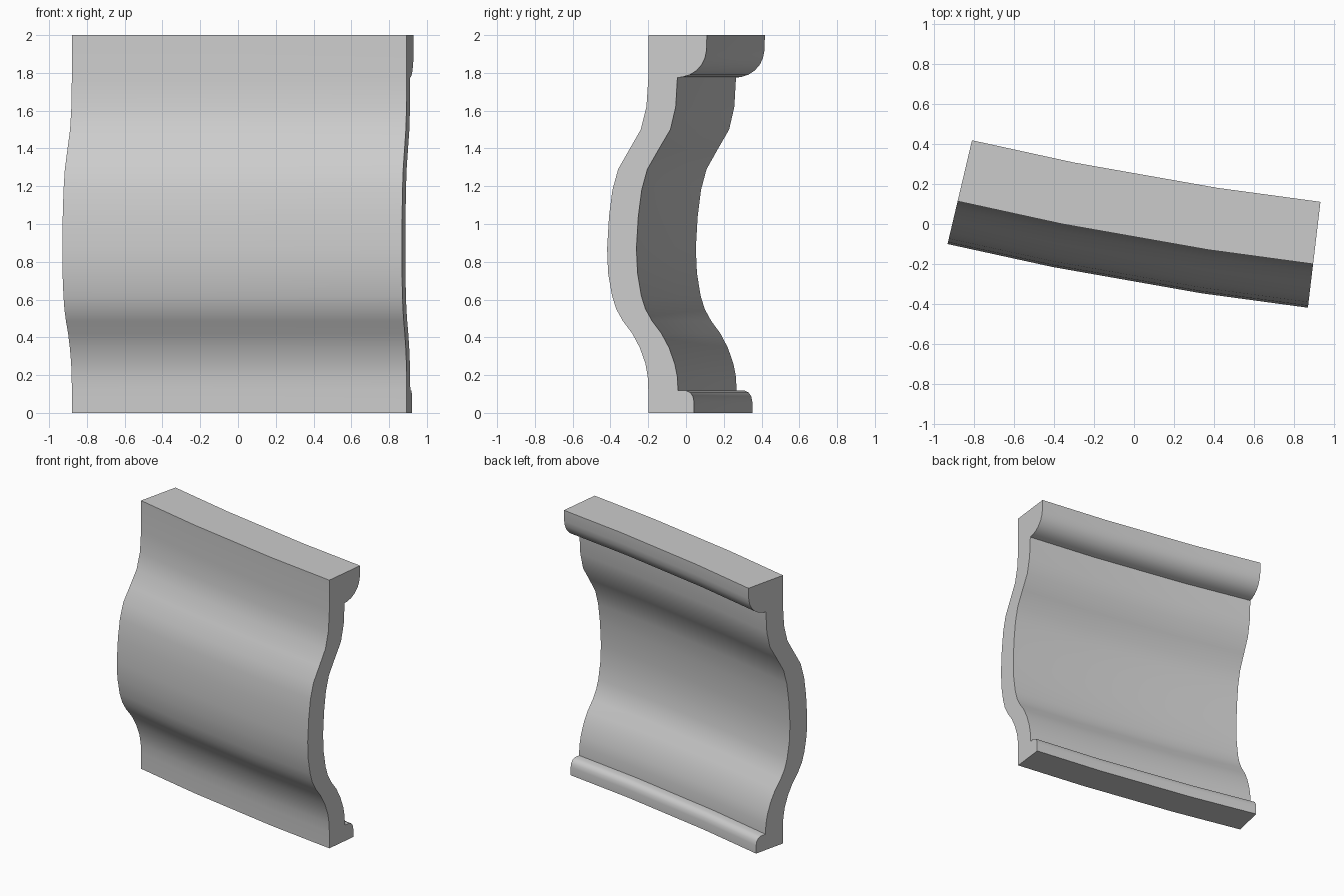
import bpy, bmesh
from math import sin, cos, radians

if "Cube" in bpy.data.objects:
    bpy.data.objects.remove(bpy.data.objects["Cube"])

# Cross-section as (y, z) at the right-hand end: front face going down
front = [(-.20, 2), (-.20, 1.77), (-.21, 1.62), (-.24, 1.5), (-.30, 1.395), (-.36, 1.29),
         (-.39, 1.18), (-.408, 1.04), (-.418, .87), (-.413, .74), (-.392, .62), (-.37, .55),
         (-.335, .487), (-.285, .42), (-.245, .345), (-.215, .26), (-.203, .19), (-.20, .12), (-.20, 0)]
# Lower bead, curved back face and upper lip going up
back = [(.042, 0), (.042, .06), (.036, .088), (.022, .108), (0, .118), (-.043, .118),
        (-.046, .19), (-.06, .26), (-.09, .345), (-.13, .42), (-.18, .487), (-.215, .55),
        (-.237, .62), (-.257, .74), (-.263, .87), (-.253, 1.04), (-.235, 1.18), (-.205, 1.29),
        (-.145, 1.395), (-.083, 1.5), (-.055, 1.62), (-.046, 1.775),
        (-.02, 1.778), (.02, 1.79), (.055, 1.812), (.084, 1.845), (.1, 1.88), (.108, 1.92), (.11, 2)]
profile = front + back

# Gentle plan arc with its centre far behind the panel
R, MID, HALF = 16.1, 10.02, 3.25
a_end = radians(MID - HALF)
cx = .868 + R * sin(a_end)
cy = -.415 + R * cos(a_end)

bm = bmesh.new()
rings = []
for t in (0, .295, .705, 1):
    a = radians(MID + HALF * (1 - 2 * t))
    ring = []
    for y, z in profile:
        r = R - (y + .418) / cos(a_end)
        ring.append(bm.verts.new((cx - r * sin(a), cy - r * cos(a), z)))
    rings.append(ring)

# Side surfaces and end caps
n = len(profile)
for p, q in zip(rings, rings[1:]):
    for i in range(n):
        j = (i + 1) % n
        bm.faces.new((p[i], p[j], q[j], q[i]))
bm.faces.new(rings[0])
bm.faces.new(rings[-1][::-1])
bmesh.ops.recalc_face_normals(bm, faces=bm.faces)

# Centre on x and y
for k in (0, 1):
    vals = [v.co[k] for v in bm.verts]
    mid = (min(vals) + max(vals)) / 2
    for v in bm.verts:
        v.co[k] -= mid

mesh = bpy.data.meshes.new("curved_moulding_panel")
bm.to_mesh(mesh)
bm.free()
panel = bpy.data.objects.new("curved_moulding_panel", mesh)
bpy.context.collection.objects.link(panel)
bpy.context.view_layer.objects.active = panel
panel.select_set(True)
bpy.ops.object.shade_smooth_by_angle(angle=radians(35))
